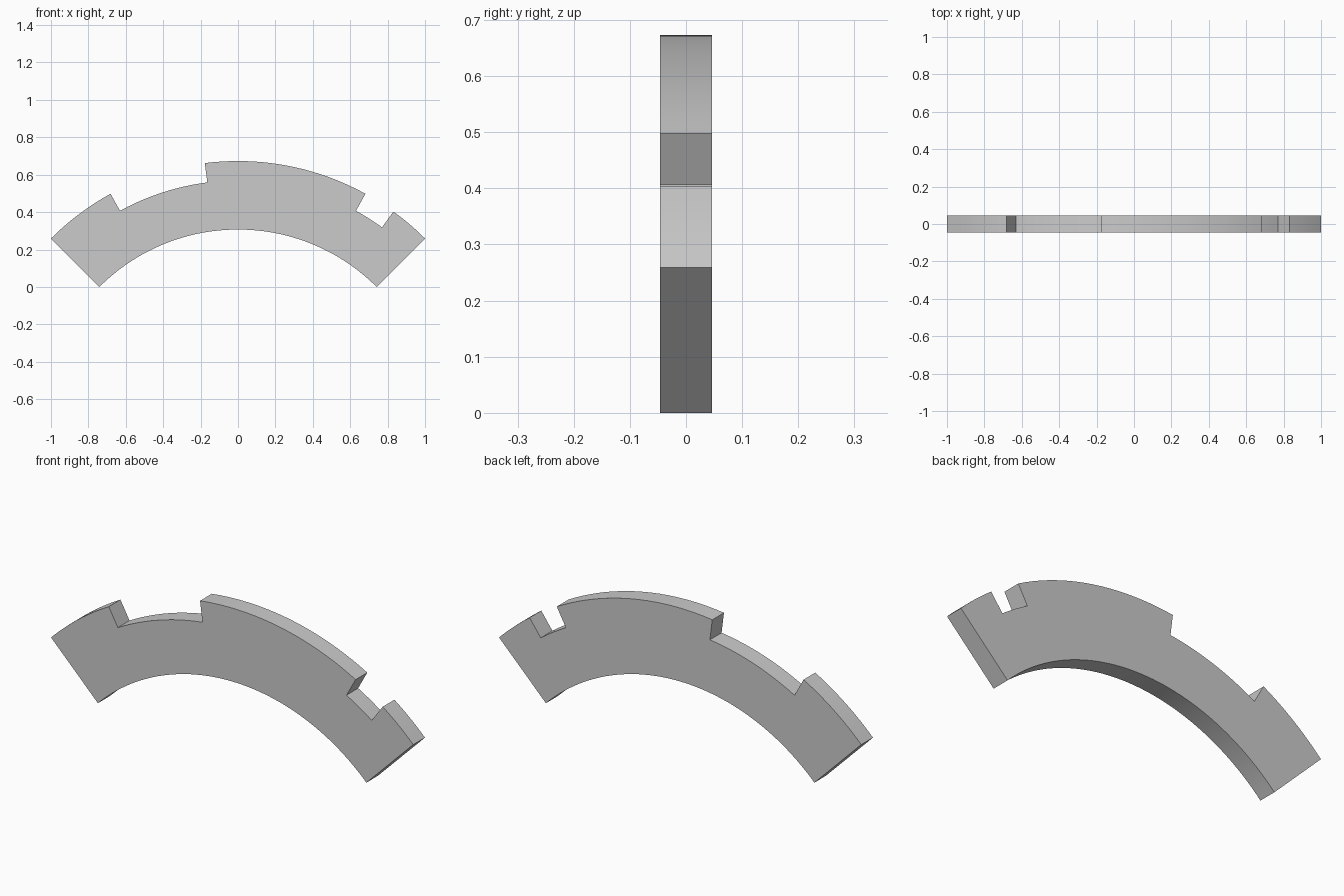
import bpy, bmesh
from math import sin, cos, radians

if "Cube" in bpy.data.objects:
    bpy.data.objects.remove(bpy.data.objects["Cube"])

R_OUT, R_NOTCH, R_IN = 1.4142, 1.310, 1.048
CENTRE_Z = -R_IN * cos(radians(45))
HALF_Y = 0.046
STEPS = 50                      # 90 degree arc in 1.8 degree steps


def point(radius, step):
    a = radians(-45 + 90 * step / STEPS)
    return (radius * sin(a), -HALF_Y, CENTRE_Z + radius * cos(a))


# Outer edge: alternating full-height and notched runs (start, end, radius)
runs = [(0, 9, R_OUT), (9, 21, R_NOTCH), (21, 41, R_OUT),
        (41, 45, R_NOTCH), (45, 50, R_OUT)]
outline = [point(r, i) for a, b, r in runs for i in range(a, b + 1)]
# Inner edge, back to the start
outline += [point(R_IN, i) for i in range(STEPS, -1, -1)]

# Extrude the profile through the thickness
bm = bmesh.new()
face = bm.faces.new([bm.verts.new(p) for p in outline])
ext = bmesh.ops.extrude_face_region(bm, geom=[face], use_keep_orig=True)
verts = [v for v in ext["geom"] if isinstance(v, bmesh.types.BMVert)]
bmesh.ops.translate(bm, verts=verts, vec=(0, 2 * HALF_Y, 0))
bmesh.ops.recalc_face_normals(bm, faces=bm.faces)

mesh = bpy.data.meshes.new("notched_arc_plate")
bm.to_mesh(mesh)
bm.free()
obj = bpy.data.objects.new("notched_arc_plate", mesh)
bpy.context.collection.objects.link(obj)

# Smooth curved rims, crisp edges
bpy.context.view_layer.objects.active = obj
obj.select_set(True)
bpy.ops.object.shade_smooth_by_angle(angle=radians(30))
